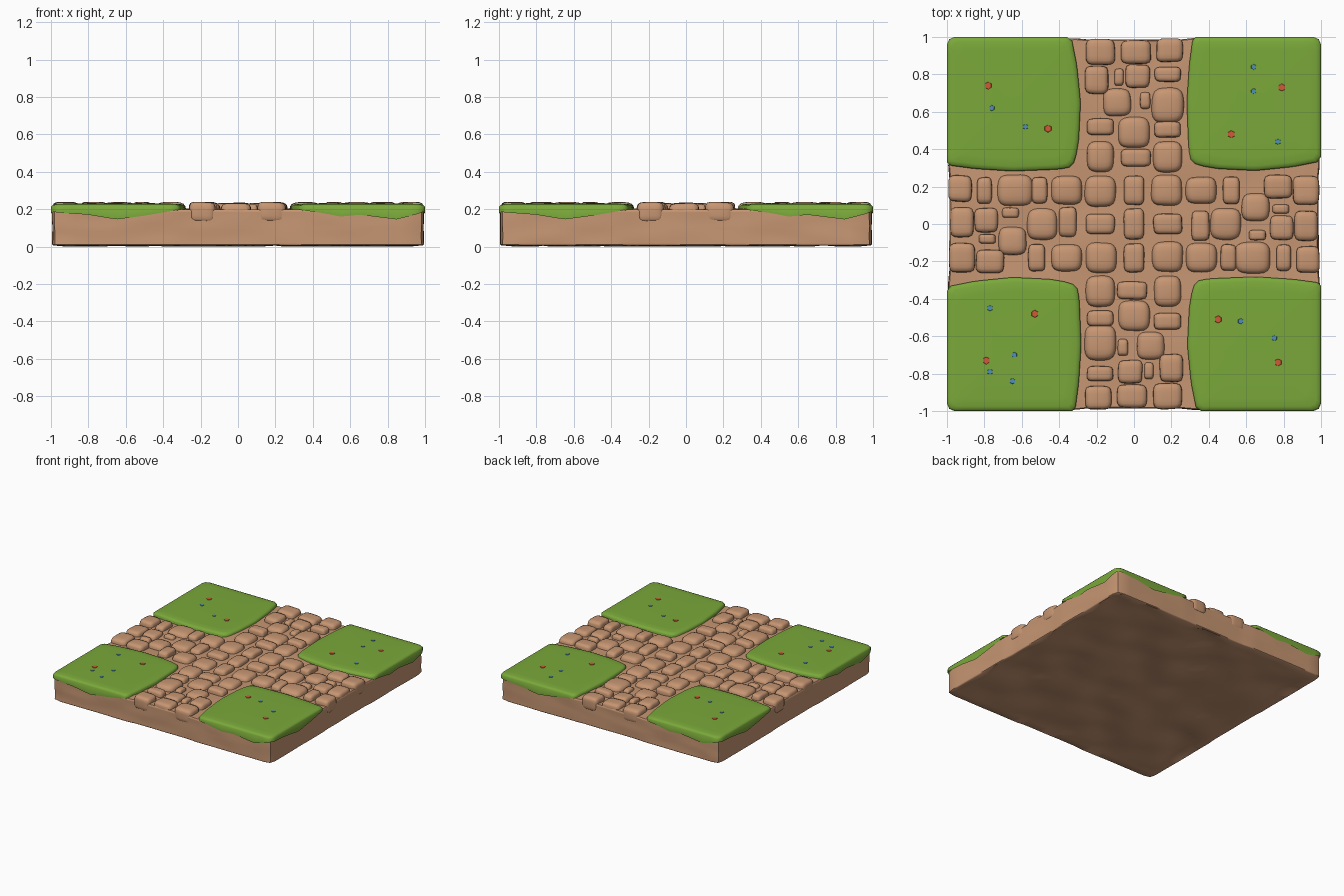
import bpy, bmesh, math, random
from mathutils import Vector, Matrix, noise

if "Cube" in bpy.data.objects:
    bpy.data.objects.remove(bpy.data.objects["Cube"])

random.seed(4)


def material(name, rgb):
    m = bpy.data.materials.new(name)
    m.diffuse_color = (*rgb, 1)
    m.use_nodes = True
    m.node_tree.nodes["Principled BSDF"].inputs["Base Color"].default_value = m.diffuse_color
    return m


EARTH = material("earth brown", (0.57, 0.305, 0.17))
GRASS = material("grass green", (0.195, 0.392, 0.042))
RED = material("flower red", (0.62, 0.105, 0.035))
BLUE = material("flower blue", (0.08, 0.283, 0.456))


def finish(bm, name, mat, angle=50):
    bmesh.ops.recalc_face_normals(bm, faces=bm.faces)
    me = bpy.data.meshes.new(name)
    bm.to_mesh(me)
    bm.free()
    me.materials.append(mat)
    ob = bpy.data.objects.new(name, me)
    bpy.context.collection.objects.link(ob)
    bpy.ops.object.select_all(action='DESELECT')
    ob.select_set(True)
    bpy.context.view_layer.objects.active = ob
    bpy.ops.object.shade_smooth_by_angle(angle=math.radians(angle))
    return ob


def grid_cube(cuts):
    bm = bmesh.new()
    bmesh.ops.create_cube(bm, size=2)
    bmesh.ops.subdivide_edges(bm, edges=list(bm.edges), cuts=cuts, use_grid_fill=True)
    return bm


def lerp(points, t):
    """Piecewise-linear value at t through (t, value) points."""
    for (a, u), (b, v) in zip(points, points[1:]):
        if t <= b:
            return u + (v - u) * max(0, (t - a) / (b - a))
    return points[-1][1]


def turn(k):
    return Matrix.Rotation(k * math.pi / 2, 4, 'Z')


# earth slab: uneven top, softly worn walls and a rough underside
bm = grid_cube(31)
for v in bm.verts:
    x, y, h = v.co
    n = noise.noise(Vector((x * 4, y * 4, h)))
    wall = max(abs(x), abs(y)) > 0.999
    z = 0.1 + 0.095 * h
    if h > 0.999:
        z = 0.198 + (0.0 if wall else 0.012 * n)
    elif h < -0.999:
        z = 0.006 if wall else min(0.035, max(0, 0.012 + 0.035 * n))
    edge = 0.992 - 0.006 * (min(abs(x), abs(y)) < 0.3) + 0.004 * n
    if abs(h) > 0.999:
        edge -= 0.006
    cx, cy = x * edge, y * edge
    # round the four upright corners
    r = 0.04
    dx, dy = abs(cx) - edge + r, abs(cy) - edge + r
    if dx > 0 and dy > 0:
        s = max(dx, dy) / math.hypot(dx, dy)
        cx = math.copysign(edge - r + dx * s, cx)
        cy = math.copysign(edge - r + dy * s, cy)
    v.co = (cx, cy, z)
finish(bm, "earth_slab", EARTH)

# grass corners: one outline lofted from a drooping hem up to a soft flat top
HEM_A = [(-1, .185), (-.8, .17), (-.65, .145), (-.5, .165), (-.3, .2)]
HEM_B = [(.3, .2), (.45, .18), (.55, .16), (.65, .17), (.85, .145), (1, .185)]
EDGE_X = [(-1, -.315), (-.85, -.295), (-.65, -.282), (-.4, -.292), (-.3, -.31)]
EDGE_Y = [(-1, -.335), (-.85, -.305), (-.65, -.285), (-.45, -.295), (-.3, -.32)]
N = 16


def grass_outline():
    pts = []
    r = 0.04
    s = [i / N for i in range(N + 1)]
    for t in s:                                   # front wall
        x = -1 + r + t * (0.69 - r - 0.02)
        pts.append((x, -1, lerp(HEM_A, x)))
    for t in s:                                   # edge along the upright path
        y = -0.98 + t * 0.60
        pts.append((lerp(EDGE_X, y), y, 0.185))
    pts += [(-.303, -.345, .185), (-.325, -.322, .185)]
    for t in s:                                   # edge along the cross path
        x = -0.37 - t * 0.61
        pts.append((x, lerp(EDGE_Y, x), 0.185))
    for t in s:                                   # left wall
        y = -0.36 - t * (0.64 - r)
        pts.append((-1, y, lerp(HEM_B, -y)))
    pts.append((-1 + r * .3, -1 + r * .3, .185))  # outer corner
    return pts


outline = grass_outline()
mid = Vector((-0.645, -0.645))
for k, place in enumerate(("front_left", "front_right", "back_right", "back_left")):
    bm = bmesh.new()
    rings = []
    for inset, z in ((0, None), (0, .212), (.008, .222), (.025, .227), (.07, .229), (.3, .231)):
        ring = []
        for x, y, hem in outline:
            p = mid + (Vector((x, y)) - mid) * (1 - inset / 0.355)
            ring.append(bm.verts.new((p.x, p.y, hem if z is None else z)))
        rings.append(ring)
    for a, b in zip(rings, rings[1:]):
        for i in range(len(a)):
            j = (i + 1) % len(a)
            bm.faces.new((a[i], a[j], b[j], b[i]))
    bm.faces.new(rings[-1])
    bm.transform(turn(k))
    finish(bm, "grass_" + place, GRASS)

# cobbles: x, y, width, depth for one arm, repeated around the crossing
ARM = [(-.18, .92, .155, .14), (.01, .92, .16, .125), (.19, .93, .14, .125),
       (-.20, .77, .125, .15), (.02, .79, .13, .125), (-.08, .785, .05, .09), (.18, .80, .14, .08),
       (-.09, .65, .15, .15), (.18, .635, .17, .19), (.06, .66, .055, .09),
       (-.18, .52, .145, .09), (0, .49, .17, .165), (.18, .505, .14, .085),
       (-.18, .36, .145, .165), (.01, .355, .16, .095), (.18, .36, .155, .165)]
CENTRE = [(.175, .18, .165, .165), (0, .18, .11, .155)]

# unit stone copied for every cobble
unit = grid_cube(5)
unit.verts.index_update()
UNIT_VERTS = [v.co.copy() for v in unit.verts]
UNIT_FACES = [[v.index for v in f.verts] for f in unit.faces]
unit.free()


def cobble(bm, x, y, w, d, k, top):
    power = 3.6 if min(w, d) > 0.14 else 5
    tilt = random.uniform(-.05, .05)
    verts = []
    for u in UNIT_VERTS:
        c = u / sum(abs(a) ** power for a in u) ** (1 / power)
        wob = 1 + 0.05 * noise.noise(Vector((c.x + x * 9, c.y + y * 9, k * 3)))
        px, py = c.x * w * .5 * wob, c.y * d * .5 * wob
        p = Vector((x + px, y + py, top - .055 + .055 * c.z + tilt * px))
        verts.append(bm.verts.new(turn(k) @ p))
    for f in UNIT_FACES:
        bm.faces.new([verts[i] for i in f])


bm = bmesh.new()
for k in range(4):
    for x, y, w, d in ARM:
        cobble(bm, x, y, w, d, k, 0.226 if w < .06 else (.232 if abs(x) < .1 else .238))
    for x, y, w, d in CENTRE:
        cobble(bm, x, y, w, d, k, .235)
cobble(bm, 0, 0, .11, .165, 0, .232)
finish(bm, "path_cobbles", EARTH, 60)

# flowers: small flat dots on the grass
RED_AT = [(-.78, .74), (-.46, .51), (.79, .73), (.52, .48),
          (-.53, -.48), (-.79, -.73), (.45, -.51), (.77, -.74)]
BLUE_AT = [(-.76, .62), (-.58, .52), (.64, .84), (.64, .71), (.77, .44), (-.77, -.45),
           (-.64, -.70), (-.65, -.84), (-.77, -.79), (.57, -.52), (.75, -.61)]
for name, spots, mat, r in (("red_flowers", RED_AT, RED, .021), ("blue_flowers", BLUE_AT, BLUE, .016)):
    bm = bmesh.new()
    for x, y in spots:
        bmesh.ops.create_cone(bm, cap_ends=True, segments=6, radius1=r, radius2=r * .9,
                              depth=.006, matrix=Matrix.Translation((x, y, .231)))
    finish(bm, name, mat, 30)
